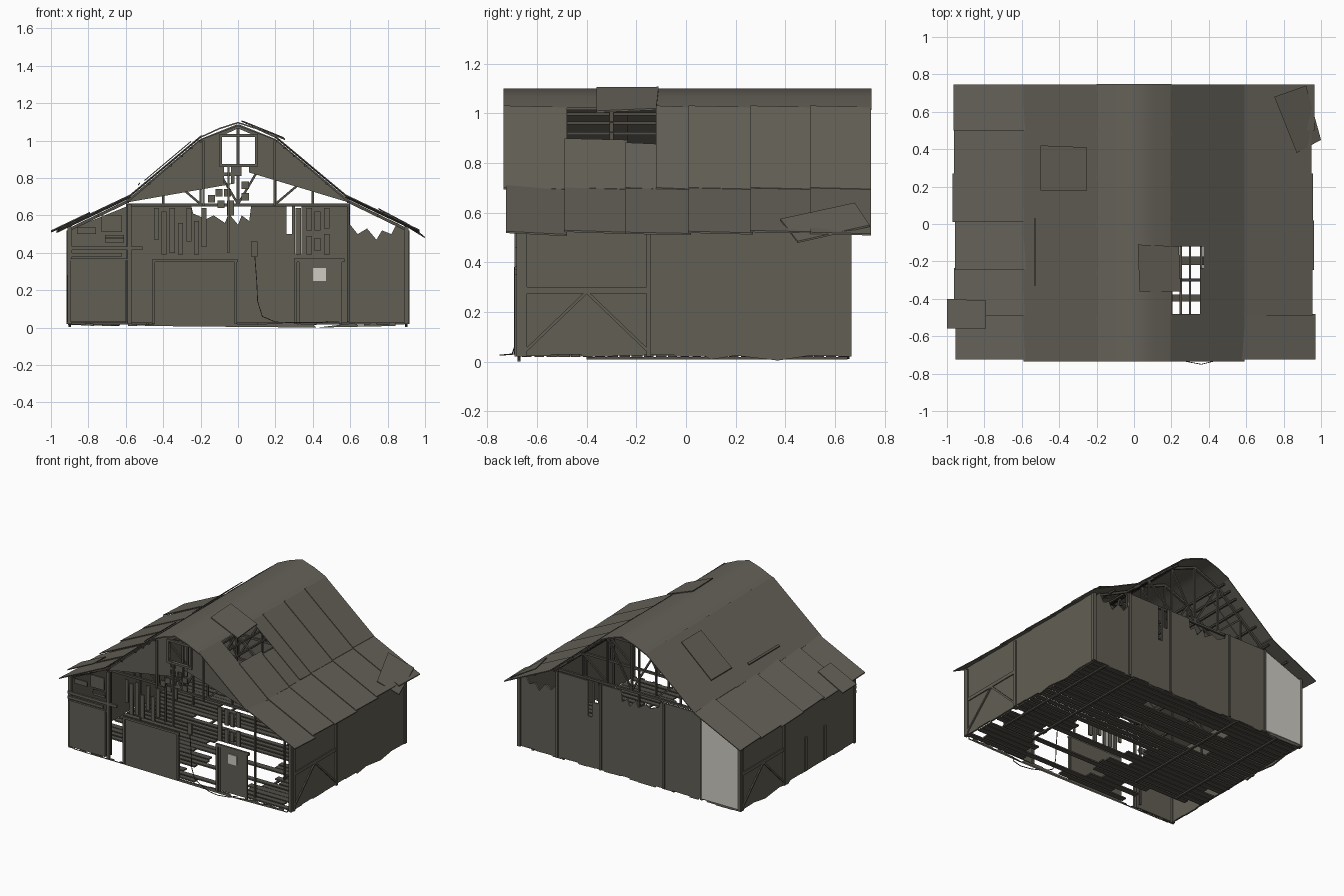
import bpy, bmesh, math, random
from mathutils import Vector, Matrix

if "Cube" in bpy.data.objects:
    bpy.data.objects.remove(bpy.data.objects["Cube"])

random.seed(7)


def material(name, rgb):
    m = bpy.data.materials.new(name)
    m.diffuse_color = (*rgb, 1)
    m.use_nodes = True
    m.node_tree.nodes["Principled BSDF"].inputs["Base Color"].default_value = m.diffuse_color
    return m


WOOD = material("weathered wood", (0.122, 0.113, 0.09))
ROOF = material("old roofing", (0.128, 0.12, 0.097))
DARK = material("dark timber", (0.085, 0.078, 0.064))
PALE = material("pale panel", (0.62, 0.60, 0.55))


def finish(name, bm, mat):
    bmesh.ops.recalc_face_normals(bm, faces=bm.faces)
    me = bpy.data.meshes.new(name)
    bm.to_mesh(me)
    bm.free()
    me.materials.append(mat)
    ob = bpy.data.objects.new(name, me)
    bpy.context.collection.objects.link(ob)
    return ob


def add_box(bm, x0, x1, y0, y1, z0, z1):
    m = Matrix.Translation(((x0 + x1) / 2, (y0 + y1) / 2, (z0 + z1) / 2)) @ \
        Matrix.Diagonal((x1 - x0, y1 - y0, z1 - z0, 1))
    bmesh.ops.create_cube(bm, size=1, matrix=m)


def add_beam(bm, a, b, w):
    a, b = Vector(a), Vector(b)
    d = b - a
    m = Matrix.Translation((a + b) / 2) @ d.to_track_quat('Z', 'Y').to_matrix().to_4x4() @ \
        Matrix.Diagonal((w, w, d.length, 1))
    bmesh.ops.create_cube(bm, size=1, matrix=m)


def add_sheet(bm, corners, t=0.007):
    """Thin slab below four corner points."""
    top = [bm.verts.new(c) for c in corners]
    low = [bm.verts.new((c[0], c[1], c[2] - t)) for c in corners]
    bm.faces.new(top)
    bm.faces.new(low[::-1])
    for i in range(4):
        j = (i + 1) % 4
        bm.faces.new((top[i], low[i], low[j], top[j]))


def flat_wall(name, loops, loc, turn, mat=WOOD, half=0.006):
    """Upright slab from an outline followed by hole outlines."""
    cu = bpy.data.curves.new(name, 'CURVE')
    cu.dimensions, cu.fill_mode, cu.extrude = '2D', 'BOTH', half
    for loop in loops:
        sp = cu.splines.new('POLY')
        sp.points.add(len(loop) - 1)
        for p, (u, v) in zip(sp.points, loop):
            p.co = (u, v, 0, 1)
        sp.use_cyclic_u = True
    tmp = bpy.data.objects.new(name + " outline", cu)
    bpy.context.collection.objects.link(tmp)
    dg = bpy.context.evaluated_depsgraph_get()
    me = bpy.data.meshes.new_from_object(tmp.evaluated_get(dg))
    bpy.data.objects.remove(tmp)
    me.name = name
    me.materials.clear()
    me.materials.append(mat)
    ob = bpy.data.objects.new(name, me)
    ob.location, ob.rotation_euler = loc, (math.pi / 2, 0, turn)
    bpy.context.collection.objects.link(ob)


def rect(x0, x1, z0, z1):
    return [(x0, z0), (x1, z0), (x1, z1), (x0, z1)]


def ragged(a, b, n, lo=0.008, hi=0.028):
    """Broken lower board ends between a and b."""
    pts = []
    for i in range(n):
        z = random.uniform(lo, hi)
        pts += [(a + (b - a) * (i + 0.02) / n, z), (a + (b - a) * (i + 0.98) / n, z)]
    return pts


# front wall: gable with doorway notch and broken board gaps
outline = ragged(-0.91, -0.45, 10) + [(-0.45, 0.35), (-0.01, 0.35)] + ragged(-0.01, 0.40, 5, 0.018, 0.028) \
    + [(0.42, 0.0), (0.62, 0.024)] + ragged(0.64, 0.91, 8) \
    + [(0.91, 0.53), (0.59, 0.67), (0.2, 1.005), (0, 1.08), (-0.2, 1.005), (-0.59, 0.67), (-0.91, 0.53)]
holes = [rect(-0.085, 0.09, 0.875, 1.02), [(-0.065, 1.035), (0.07, 1.035), (0.0, 1.065)]]
for x, z0, z1 in [(-0.45, .47, .64), (-0.41, .39, .62), (-0.365, .40, .64), (-0.32, .39, .56),
                  (-0.275, .46, .64), (-0.235, .39, .57), (-0.195, .43, .64)]:
    holes.append(rect(x, x + 0.027, z0, z1))
for x, z0, z1 in [(.308, .39, .64), (.365, .39, .49), (.365, .52, .64), (.41, .41, .48),
                  (.41, .52, .62), (.46, .39, .50), (.46, .53, .64)]:
    holes.append(rect(x, x + 0.03, z0, z1))
for x, z in [(-.075, .83), (.02, .83), (-.075, .77), (-.02, .77), (.02, .74), (-.075, .70), (.02, .68),
             (-.12, .70), (-.16, .67), (-.06, .60), (-.11, .64), (.02, .79)]:
    holes.append(rect(x, x + 0.038, z, z + (0.04 if z != .60 else 0.08)))
holes += [rect(-.73, -.62, .51, .60), rect(-.71, -.61, .455, .495), rect(-.86, -.76, .50, .535)]
flat_wall("front_wall", [outline] + holes, (0, -0.672, 0), 0)

# back wall: broken top edge, open gable above
back = ragged(-0.91, 0.91, 26) + [(0.91, 0.50), (0.85, 0.56), (0.82, 0.50), (0.77, 0.52), (0.74, 0.47), (0.69, 0.53),
    (0.64, 0.50), (0.60, 0.55), (0.59, 0.65), (0.34, 0.65), (0.34, 0.39), (0.305, 0.39), (0.305, 0.65),
    (0.29, 0.65), (0.29, 0.50), (0.26, 0.50), (0.26, 0.65), (0.07, 0.65), (0.06, 0.57), (0.02, 0.60), (0.0, 0.55),
    (-0.05, 0.61), (-0.07, 0.56), (-0.13, 0.60), (-0.17, 0.58), (-0.24, 0.61), (-0.25, 0.65), (-0.59, 0.65),
    (-0.91, 0.52)]
flat_wall("back_wall", [back], (0, 0.652, 0), 0)
flat_wall("back_pale_panel", [[(-0.905, 0.03), (-0.59, 0.03), (-0.59, 0.64), (-0.905, 0.52)]],
          (0, 0.663, 0), 0, PALE, 0.003)

# side walls with ragged feet
for name, x in (("right_wall", 0.9), ("left_wall", -0.9)):
    side = ragged(-0.67, 0.08, 6, 0.02, 0.028) + [(0.1, 0.008), (0.2, 0.024), (0.37, 0.004), (0.5, 0.024)] \
        + [(0.66, 0.02), (0.66, 0.54), (-0.67, 0.54)]
    flat_wall(name, [side], (x, 0, 0), math.pi / 2)

# corner posts, wall posts and braces on the sides
bm = bmesh.new()
for s in (-1, 1):
    for y in (-0.67, 0.655):
        add_box(bm, s * 0.9 - 0.012, s * 0.9 + 0.012, y - 0.012, y + 0.012, 0.02, 0.54)
    x = s * 0.908
    d0, d1 = (-0.65, -0.15) if s > 0 else (0.15, 0.64)
    for y in (d0, d1):
        add_box(bm, x - 0.008, x + 0.008, y - 0.01, y + 0.01, 0.02, 0.52)
    add_box(bm, x - 0.005, x + 0.005, d0, d1, 0.275, 0.30)
    mid = (d0 + d1) / 2
    add_beam(bm, (x, d0, 0.04), (x, mid, 0.28), 0.012)
    add_beam(bm, (x, d1, 0.04), (x, mid, 0.28), 0.012)
for y in (-0.1, -0.32):
    add_box(bm, -0.915, -0.9, y - 0.01, y + 0.01, 0.03, 0.28)
finish("side_posts_and_braces", bm, WOOD)

# front trim, sliding door rail, small door frame and odd boards
bm = bmesh.new()
for r in [(-.59, -.57, .02, .66), (-.02, -.005, .02, .36), (-.46, -.445, .02, .36), (-.46, 0, .35, .365),
          (-.19, -.18, .65, 1.0), (.19, .20, .65, 1.0), (.30, .315, .02, .36), (.325, .335, .02, .36),
          (.54, .555, .02, .36), (.30, .57, .35, .37), (-.10, -.085, .86, 1.03), (.09, .105, .86, 1.03),
          (-.10, .105, .86, .875), (-.10, .105, 1.02, 1.035), (-.91, -.51, .415, .435), (-.91, -.62, .38, .40),
          (-.71, -.61, .475, .485), (.07, .105, .38, .46), (-.055, -.045, .40, .86), (-.9, -.58, .36, .37)]:
    add_box(bm, r[0], r[1], -0.69, -0.676, r[2], r[3])
add_box(bm, -0.895, -0.60, -0.692, -0.676, 0.03, 0.37)
add_box(bm, 0.335, 0.54, -0.683, -0.676, 0.03, 0.35)
finish("front_trim", bm, WOOD)
bm = bmesh.new()
add_box(bm, 0.40, 0.47, -0.689, -0.683, 0.25, 0.32)
finish("door_pane", bm, PALE)

# back wall posts
bm = bmesh.new()
for x in (-0.59, -0.28, 0.235, 0.59):
    add_box(bm, x - 0.008, x + 0.008, 0.648, 0.667, 0.02, 0.65)
finish("back_posts", bm, WOOD)

# roof profile: eave, break, shoulder, ridge
EAVE, BREAK, SHOULDER = (0.965, 0.515), (0.59, 0.695), (0.195, 1.025)


def slope(bm, s, a, b, y0, y1, lift=0.008):
    """Sheet between profile points a (low) and b (high), lapping over its neighbour."""
    add_sheet(bm, [(s * a[0], y0, a[1] + lift), (s * b[0], y0, b[1] + lift),
                   (s * b[0], y1 + 0.01, b[1]), (s * a[0], y1 + 0.01, a[1])])


def along(z_from, z_to, t):
    return tuple(p + (q - p) * t for p, q in zip(z_from, z_to))


bm = bmesh.new()
cuts = [-0.725, -0.49, -0.245, 0.01, 0.26, 0.5, 0.735]
for s in (-1, 1):
    for i in range(6):
        y0, y1 = cuts[i], cuts[i + 1]
        e = random.uniform(-0.018, 0.006)
        low = (EAVE[0] + e, EAVE[1] - e * 0.5)
        slope(bm, s, low, (BREAK[0] - 0.015, BREAK[1] + 0.005), y0, y1, random.uniform(0.005, 0.014))
        top = SHOULDER
        if s > 0 and i == 1:                      # missing sheets
            top = along(BREAK, SHOULDER, 0.6)
        if s > 0 and i == 2:
            slope(bm, s, BREAK, SHOULDER, -0.12, y1, 0.006)
            y1, top = -0.12, along(BREAK, SHOULDER, 0.55)
        slope(bm, s, BREAK, top, y0 - (0.01 if i == 0 else 0), y1, 0.006)
finish("roof_sheets", bm, ROOF)

# ridge cap, softly rounded
bm = bmesh.new()
prof = [(-0.2, 1.022), (-0.1, 1.068), (0, 1.1), (0.1, 1.068), (0.2, 1.022)]
rows = [[bm.verts.new((x, y, z - d)) for x, z in prof] for d, y in
        ((0, -0.735), (0, 0.748), (0.008, 0.748), (0.008, -0.735))]
for k in range(4):
    for i in range(4):
        bm.faces.new((rows[k][i], rows[k][i + 1], rows[(k + 1) % 4][i + 1], rows[(k + 1) % 4][i]))
ridge = finish("ridge_cap", bm, ROOF)
bpy.context.view_layer.objects.active = ridge
ridge.select_set(True)
bpy.ops.object.shade_smooth_by_angle(angle=math.radians(40))

# loose and patched sheets
bm = bmesh.new()
add_sheet(bm, [(0.03, -0.36, 1.105), (0.25, -0.36, 1.01), (0.24, -0.12, 1.02), (0.02, -0.11, 1.107)])
add_sheet(bm, [(-0.5, 0.18, 0.79), (-0.25, 0.18, 1.0), (-0.25, 0.41, 1.0), (-0.5, 0.42, 0.79)])
add_sheet(bm, [(-1.0, -0.56, 0.52), (-0.79, -0.56, 0.62), (-0.79, -0.41, 0.615), (-1.0, -0.4, 0.515)])
add_sheet(bm, [(0.87, 0.38, 0.575), (1.0, 0.45, 0.485), (0.92, 0.74, 0.55), (0.75, 0.68, 0.64)])
add_sheet(bm, [(-0.535, -0.33, 0.765), (-0.525, -0.33, 0.775), (-0.525, 0.03, 0.775), (-0.535, 0.03, 0.765)])
finish("loose_roof_sheets", bm, ROOF)

# trusses: rafters, tie beam, king post and webs
bm = bmesh.new()
for y in (-0.64, -0.3, 0.0, 0.32, 0.63):
    add_beam(bm, (-0.6, y, 0.655), (0.6, y, 0.655), 0.016)
    add_beam(bm, (0, y, 0.655), (0, y, 1.075), 0.014)
    for s in (-1, 1):
        pts = [(0.9, 0.525), (0.59, 0.675), (0.2, 1.0), (0, 1.08)]
        for a, b in zip(pts, pts[1:]):
            add_beam(bm, (s * a[0], y, a[1]), (s * b[0], y, b[1]), 0.016)
        for a, b in [((.2, 1.0), (.2, .655)), ((.2, 1.0), (0, .66)), ((.2, .66), (.4, .83)),
                     ((.4, .83), (.4, .655)), ((.59, .66), (.59, .03))]:
            add_beam(bm, (s * a[0], y, a[1]), (s * b[0], y, b[1]), 0.012)
# purlins running the length of the roof
for s in (-1, 1):
    for x, z in [(.2, .997), (.25, .96), (.30, .918), (.36, .868), (.475, .77), (.59, .672), (.75, .6)]:
        add_beam(bm, (s * x, -0.69, z), (s * x, 0.70, z), 0.012)
finish("roof_trusses", bm, DARK)

# broken plank floor on joists
bm = bmesh.new()
for i in range(27):
    y = -0.66 + i * 0.049
    w = random.uniform(0.034, 0.047)
    left = -0.89 if y > -0.42 else -0.45 + random.uniform(-0.1, 0.15)
    if y < -0.05:
        spans = [(left, random.uniform(-0.2, 0.15)), (random.uniform(0.4, 0.6), 0.89)]
        if i % 4 == 1:
            spans = [(left + 0.1, 0.8)]
    elif i % 5 == 2:
        spans = [(left, random.uniform(-0.5, 0)), (random.uniform(0.1, 0.3), 0.89)]
    else:
        spans = [(left, 0.89)]
    for a, b in spans:
        add_box(bm, a, b, y, y + w, 0.018, 0.028)
for x in (-0.7, -0.35, 0.55, 0.8):
    add_box(bm, x - 0.008, x + 0.008, -0.4, 0.65, 0.008, 0.018)
finish("plank_floor", bm, DARK)

# hanging cable with a loop on the ground
bm = bmesh.new()
path = [(0.09, -0.69, 0.38), (0.10, -0.69, 0.25), (0.105, -0.69, 0.14), (0.13, -0.69, 0.06), (0.2, -0.70, 0.03),
        (0.28, -0.735, 0.027), (0.36, -0.75, 0.027), (0.44, -0.73, 0.027), (0.48, -0.69, 0.03)]
for a, b in zip(path, path[1:]):
    add_beam(bm, a, b, 0.004)
finish("cable", bm, DARK)
